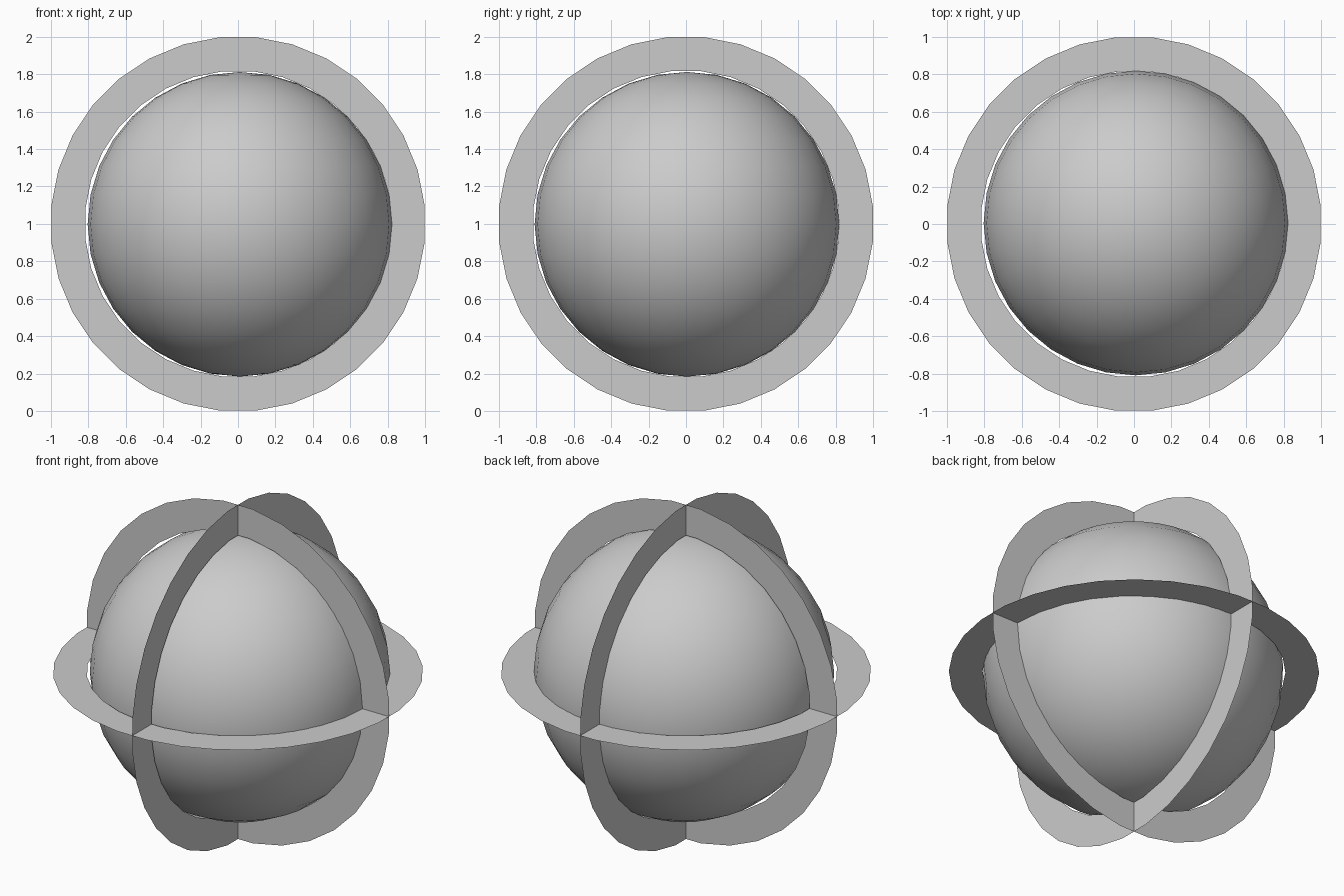
import bpy, bmesh
from math import pi, cos, sin

if "Cube" in bpy.data.objects:
    bpy.data.objects.remove(bpy.data.objects["Cube"])

N = 32
OUTER, INNER = 1.003, 0.82


def flat_ring(name, rotation):
    """Zero-thickness annulus centred on the model."""
    bm = bmesh.new()
    loops = []
    for r in (OUTER, INNER):
        loops.append([bm.verts.new((r * cos((i + .5) * 2 * pi / N),
                                    r * sin((i + .5) * 2 * pi / N), 0))
                      for i in range(N)])
    for i in range(N):
        j = (i + 1) % N
        bm.faces.new((loops[0][i], loops[0][j], loops[1][j], loops[1][i]))
    mesh = bpy.data.meshes.new(name)
    bm.to_mesh(mesh)
    bm.free()
    ob = bpy.data.objects.new(name, mesh)
    ob.location = (0, 0, 1)
    ob.rotation_euler = rotation
    bpy.context.collection.objects.link(ob)


# Three mutually perpendicular flat rings
flat_ring("horizontal_ring", (0, 0, 0))
flat_ring("front_ring", (pi / 2, 0, 0))
flat_ring("side_ring", (0, pi / 2, 0))

# Smooth inner ball, sitting very slightly off centre
bpy.ops.mesh.primitive_uv_sphere_add(segments=32, ring_count=16, radius=0.814,
                                     location=(0.01, 0.005, 0.998))
ball = bpy.context.object
ball.name = "inner_ball"
bpy.ops.object.shade_smooth()
